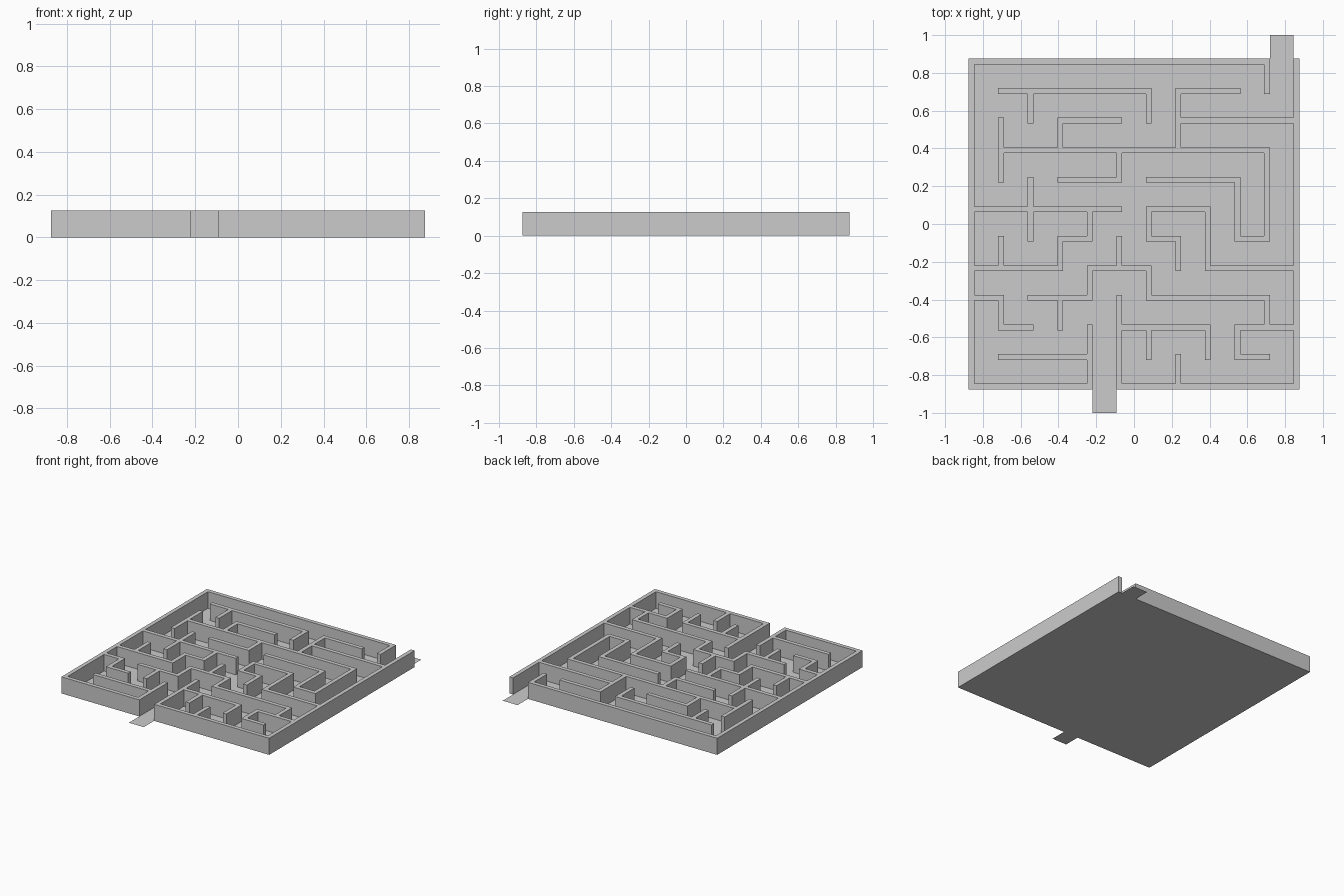
import bpy, bmesh

if "Cube" in bpy.data.objects:
    bpy.data.objects.remove(bpy.data.objects["Cube"])

N = 11                 # maze cells per side
PITCH = 0.15625        # spacing of wall centre lines
HALF = 0.015625        # half wall thickness
HEIGHT = 0.126
EDGE = 0.875           # half width of the whole maze

# Walls as pen strokes: start column, start row, then moves on the wall grid
STROKES = [
    # outer border with entrance and exit gaps
    (10, 10, "U1 L10 D11 R4 U2"), (11, 11, "D11 L6 U3"),
    # upper rows
    (1, 10, "R5 D1"), (2, 10, "D1"), (9, 10, "L2 D2"), (7, 9, "R4"),
    (5, 9, "L2 D1"), (1, 9, "D2"), (1, 8, "R9 D3 L1 U2 L3"),
    (5, 8, "D1 L2"), (2, 7, "D2"),
    # middle rows
    (0, 6, "R5"), (4, 6, "D1 L1 D1 L3"), (1, 5, "D1"),
    (7, 4, "U1 L1 U1 R2 D2 R3"), (5, 5, "D1"),
    # lower rows
    (2, 3, "R2 U1 R2 D1 R4 D1"), (3, 3, "D1"), (0, 3, "R1 D1 R1"),
    (5, 2, "R3 D1"), (6, 2, "D1"), (11, 2, "L2 D1 R1"),
    (7, 0, "U1"), (1, 1, "R3"),
]
STEP = {"U": (0, 1), "D": (0, -1), "L": (-1, 0), "R": (1, 0)}


def bound(k):
    """Coordinate of lattice line k: even = low side of a wall, odd = high side."""
    return -EDGE + HALF + (k // 2) * PITCH + (HALF if k % 2 else -HALF)


def make_object(name, bm):
    mesh = bpy.data.meshes.new(name)
    bm.to_mesh(mesh)
    bm.free()
    obj = bpy.data.objects.new(name, mesh)
    bpy.context.collection.objects.link(obj)
    return obj


# Trace the strokes into filled lattice squares (posts even, gaps odd)
filled = set()
for col, row, moves in STROKES:
    x, y = 2 * col, 2 * row
    filled.add((x, y))
    for move in moves.split():
        dx, dy = STEP[move[0]]
        for _ in range(2 * int(move[1:])):
            x, y = x + dx, y + dy
            filled.add((x, y))

# Maze walls: tops everywhere, sides only where the wall is exposed
bm = bmesh.new()


def face(points):
    bm.faces.new([bm.verts.new(p) for p in points])


for x, y in filled:
    c = [(bound(x), bound(y)), (bound(x + 1), bound(y)),
         (bound(x + 1), bound(y + 1)), (bound(x), bound(y + 1))]
    face([(px, py, HEIGHT) for px, py in c])
    for k, (dx, dy) in enumerate([(0, -1), (1, 0), (0, 1), (-1, 0)]):
        if (x + dx, y + dy) not in filled:
            a, b = c[k], c[(k + 1) % 4]
            face([(*a, 0), (*b, 0), (*b, HEIGHT), (*a, HEIGHT)])
bmesh.ops.remove_doubles(bm, verts=bm.verts, dist=1e-5)
bmesh.ops.dissolve_limit(bm, angle_limit=0.01, verts=bm.verts, edges=bm.edges)
make_object("maze_walls", bm)

# Thin floor sheet with the entrance and exit tabs
x_in, x_out = (bound(9), bound(10)), (bound(21), bound(22))
bm = bmesh.new()
for x0, x1, y0, y1 in [(-EDGE, EDGE, -EDGE, EDGE),
                       (*x_in, -1, -EDGE), (*x_out, EDGE, 1)]:
    face([(x0, y0, 0), (x1, y0, 0), (x1, y1, 0), (x0, y1, 0)])
make_object("floor", bm)
